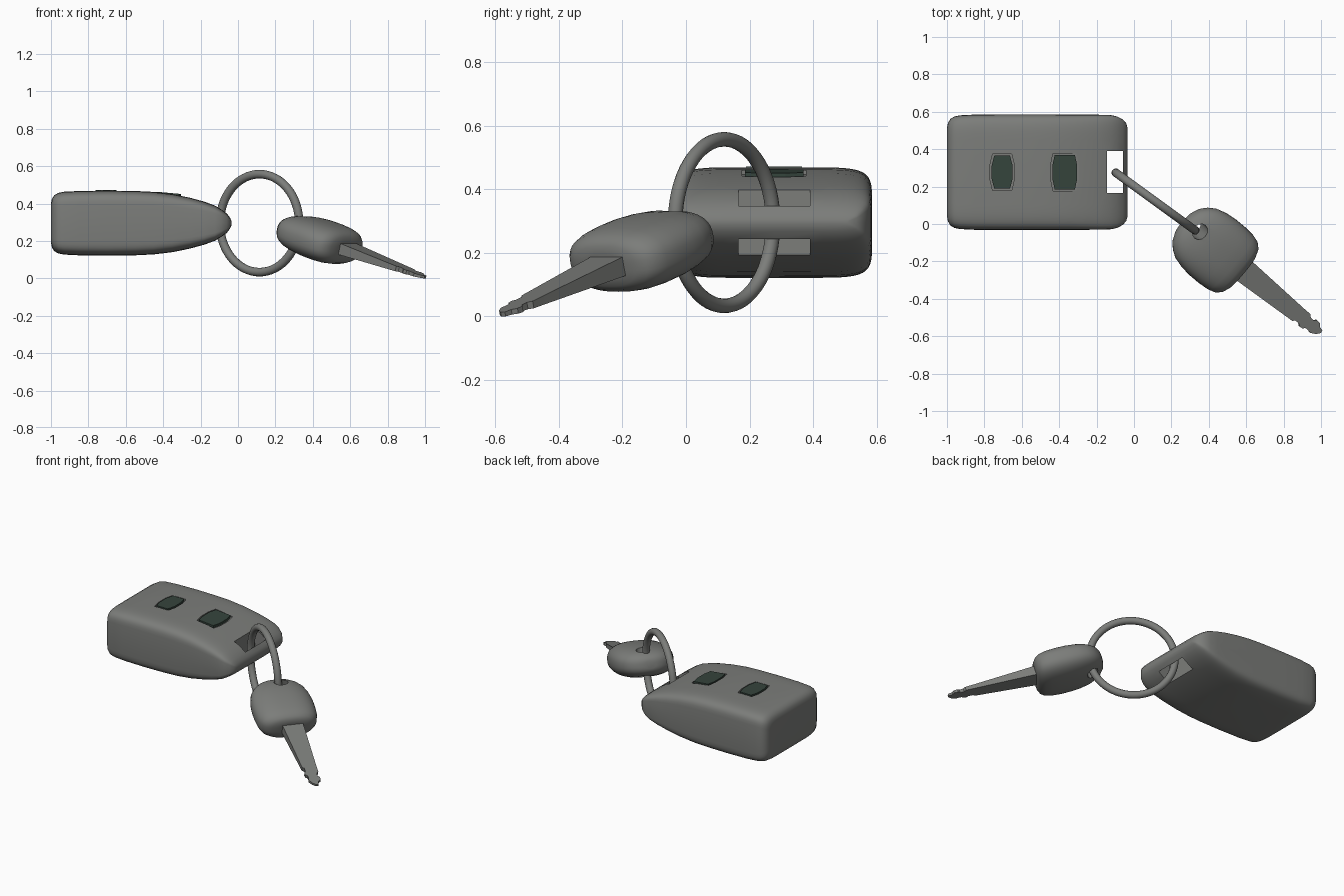
import bpy, bmesh, math
from mathutils import Matrix, Vector

if "Cube" in bpy.data.objects:
    bpy.data.objects.remove(bpy.data.objects["Cube"])


def material(name, rgb):
    m = bpy.data.materials.new(name)
    m.diffuse_color = (*rgb, 1)
    m.use_nodes = True
    m.node_tree.nodes["Principled BSDF"].inputs["Base Color"].default_value = m.diffuse_color
    return m


GREY = material("grey plastic and metal", (0.20, 0.205, 0.195))
GREEN = material("dark green rubber", (0.036, 0.058, 0.046))


def make(name, bm, mat, matrix=Matrix()):
    bmesh.ops.recalc_face_normals(bm, faces=bm.faces)
    bm.transform(matrix)
    me = bpy.data.meshes.new(name)
    bm.to_mesh(me)
    bm.free()
    me.materials.append(mat)
    ob = bpy.data.objects.new(name, me)
    bpy.context.collection.objects.link(ob)
    return ob


def select(ob):
    bpy.ops.object.select_all(action='DESELECT')
    ob.select_set(True)
    bpy.context.view_layer.objects.active = ob


def smooth(ob, deg=35):
    select(ob)
    bpy.ops.object.shade_smooth_by_angle(angle=math.radians(deg))


def bridge(bm, a, b):
    for i in range(len(a)):
        j = (i + 1) % len(a)
        bm.faces.new((a[i], a[j], b[j], b[i]))


def loft(name, stations, n, matrix, count=48):
    """Superellipse sections along local x: (x, half width, half height)."""
    def power(c):
        return math.copysign(abs(c) ** (2 / n), c) if abs(c) > 1e-6 else 0
    bm = bmesh.new()
    rings = []
    for x, hy, hz in stations:
        angles = [math.tau * i / count for i in range(count)]
        rings.append([bm.verts.new((x, hy * power(math.cos(a)), hz * power(math.sin(a))))
                      for a in angles])
    for a, b in zip(rings, rings[1:]):
        bridge(bm, a, b)
    bm.faces.new(rings[0])
    bm.faces.new(rings[-1])
    return make(name, bm, GREY, matrix)


def prism(name, outline, low, high, mat, matrix=Matrix()):
    """Extruded outline; low and high are functions of x, y giving z."""
    bm = bmesh.new()
    a = [bm.verts.new((x, y, low(x, y))) for x, y in outline]
    b = [bm.verts.new((x, y, high(x, y))) for x, y in outline]
    bridge(bm, a, b)
    bm.faces.new(a)
    bm.faces.new(b)
    return make(name, bm, mat, matrix)


def cut(ob, cutter):
    cutter.hide_render = True
    mod = ob.modifiers.new("cut", 'BOOLEAN')
    mod.operation = 'DIFFERENCE'
    mod.solver = 'EXACT'
    mod.object = cutter
    select(ob)
    bpy.ops.object.modifier_apply(modifier=mod.name)
    bpy.data.objects.remove(cutter, do_unlink=True)


# Remote fob: thick slab tapering to a thin rounded nose
FOB_Y, FOB_Z = 0.277, 0.295
fob_stations = [
    (-1.0, .235, .105), (-.995, .262, .130), (-.982, .285, .150), (-.96, .298, .162),
    (-.93, .304, .168), (-.85, .308, .172), (-.7, .309, .174), (-.55, .309, .172),
    (-.45, .309, .167), (-.35, .308, .155), (-.257, .308, .136), (-.18, .307, .115),
    (-.123, .305, .094), (-.09, .298, .074), (-.06, .282, .052), (-.042, .262, .028),
    (-.034, .235, .009)]
fob = loft("remote_fob", fob_stations, 7, Matrix.Translation((0, FOB_Y, FOB_Z)))

# Slot for the ring
slot = [(-.145, .165), (-.06, .165), (-.06, .39), (-.145, .39)]
cut(fob, prism("slot_cutter", slot, lambda x, y: 0, lambda x, y: .6, GREY))

# Two barrel-shaped buttons, each in a shallow recess
def barrel(cx, mid, end, half, grow=0):
    m, e, h = mid + grow, end + grow, half + grow
    pts = [(-e, -h), (e, -h), (m, -h * .4), (m, h * .4), (e, h), (-e, h), (-m, h * .4), (-m, -h * .4)]
    return [(cx + x, FOB_Y + y) for x, y in pts]


for i, (cx, mid, end, half, z, slope) in enumerate([
        (-.705, .056, .042, .088, .470, 0), (-.37, .066, .054, .092, .455, -.09)]):
    def top(x, y, d=0):
        return z + slope * (x - cx) + d
    cut(fob, prism("recess_cutter", barrel(cx, mid, end, half, .009),
                   lambda x, y: top(x, y, -.014), lambda x, y: .6, GREY))
    prism(f"button_{i + 1}", barrel(cx, mid, end, half),
          lambda x, y: top(x, y, -.02), lambda x, y: top(x, y, .002), GREEN)
smooth(fob)

# Split ring standing upright between fob and key
bpy.ops.mesh.primitive_torus_add(
    major_radius=.262, minor_radius=.023, major_segments=64, minor_segments=14,
    location=(.115, .12, .295), rotation=(math.pi / 2, 0, math.radians(-36)))
ring = bpy.context.object
ring.name = "key_ring"
ring.data.materials.append(GREY)
smooth(ring, 60)

# Key head: rounded grip, pitched down towards the tip
KEY = (Matrix.Translation((.419, -.123, .215)) @ Matrix.Rotation(math.radians(-40), 4, 'Z')
       @ Matrix.Rotation(math.radians(15.8), 4, 'Y'))
head_stations = [
    (-.212, .035, .025), (-.205, .072, .045), (-.185, .115, .063), (-.155, .147, .078),
    (-.115, .172, .090), (-.06, .187, .099), (0, .194, .104), (.07, .194, .105),
    (.13, .189, .102), (.17, .177, .095), (.195, .155, .083), (.21, .12, .066),
    (.214, .07, .04)]
head = loft("key_head", head_stations, 2.5, KEY)

# Ring hole through the head
hole = [(-.13 + .036 * math.cos(math.tau * i / 12), .02 + .045 * math.sin(math.tau * i / 12))
        for i in range(12)]
cut(head, prism("hole_cutter", hole, lambda x, y: -.3, lambda x, y: .3, GREY, KEY))
smooth(head)

# Tapered blade with teeth near the tip
blade = [(.15, -.058), (.60, -.028), (.612, -.016), (.64, -.016), (.652, -.026), (.672, -.024),
         (.682, -.012), (.705, -.012), (.72, -.016), (.75, .0), (.767, .02), (.765, .036),
         (.74, .042), (.728, .058), (.705, .060), (.692, .048), (.668, .049), (.655, .062),
         (.60, .063), (.15, .080)]


def thick(x, y):
    return .033 - .026 * (x - .15) / .617


prism("key_blade", blade, lambda x, y: -thick(x, y), thick, GREY, KEY)
